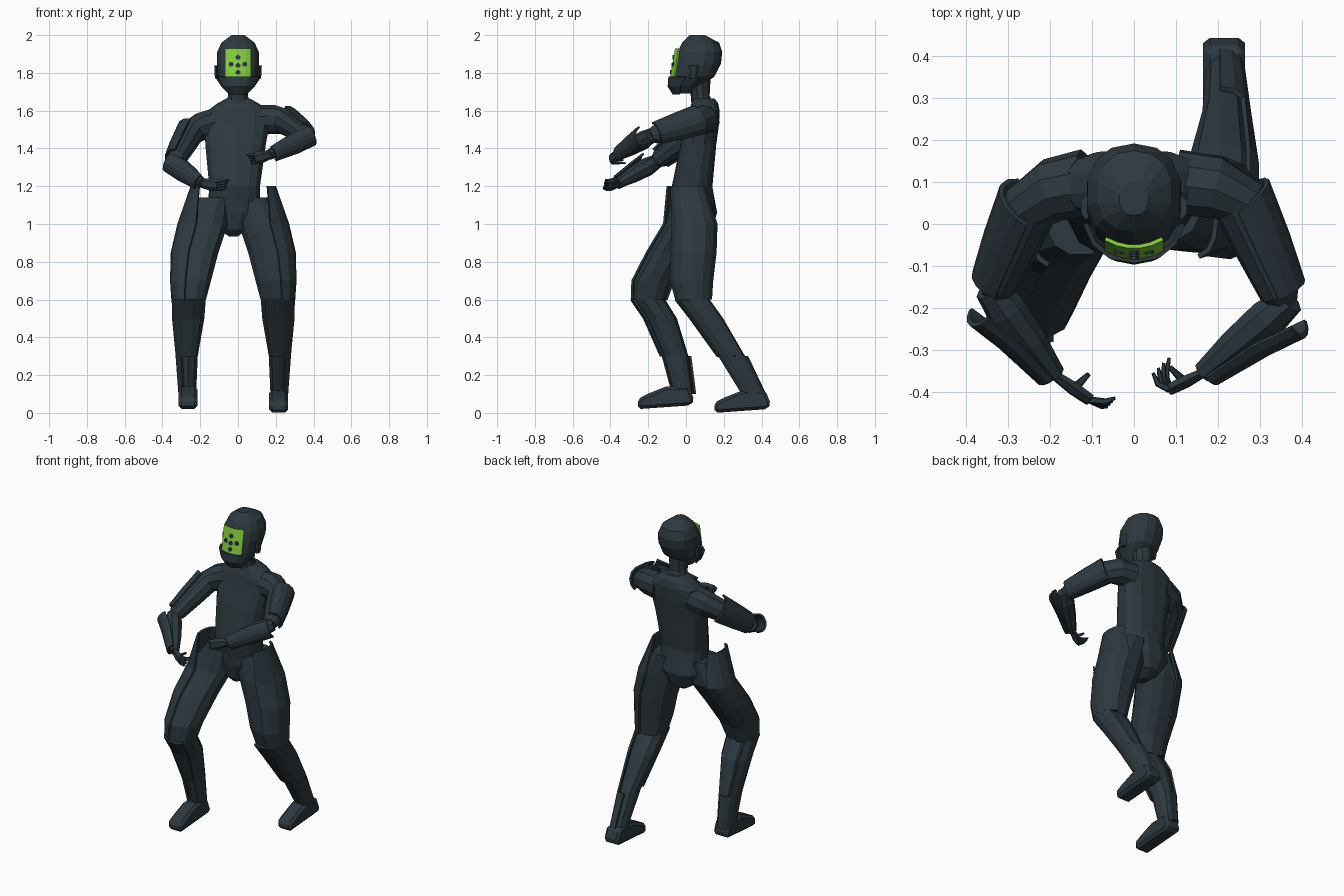
import bpy, bmesh
from math import cos, sin, radians, pi, copysign
from mathutils import Vector as V

if "Cube" in bpy.data.objects:
    bpy.data.objects.remove(bpy.data.objects["Cube"])


def mat(name, rgb):
    m = bpy.data.materials.new(name)
    m.diffuse_color = (*rgb, 1)
    m.use_nodes = True
    m.node_tree.nodes["Principled BSDF"].inputs["Base Color"].default_value = m.diffuse_color
    return m


SUIT = mat("slate suit", (0.027, 0.040, 0.050))
GREEN = mat("green visor", (0.24, 0.62, 0.06))


def finish(name, bm, m=SUIT):
    bmesh.ops.recalc_face_normals(bm, faces=bm.faces)
    me = bpy.data.meshes.new(name)
    bm.to_mesh(me)
    bm.free()
    me.materials.append(m)
    ob = bpy.data.objects.new(name, me)
    bpy.context.collection.objects.link(ob)
    return ob


def loft(name, rings, n=10, p=1.0, arc=None):
    """Skin rings (centre, u, v); with an arc in degrees it makes an open plate."""
    bm = bmesh.new()
    if arc:
        angs = [radians(arc[0] + (arc[1] - arc[0]) * i / 6) for i in range(7)]
    else:
        angs = [2 * pi * (i + 0.5) / n for i in range(n)]
    f = lambda t: copysign(abs(t) ** p, t)
    rows = [[bm.verts.new(c + u * f(cos(a)) + v * f(sin(a))) for a in angs] for c, u, v in rings]
    k = len(angs)
    for r, s in zip(rows, rows[1:]):
        for i in range(k - 1 if arc else k):
            j = (i + 1) % k
            bm.faces.new((r[i], r[j], s[j], s[i]))
    if not arc:
        bm.faces.new(rows[0])
        bm.faces.new(rows[-1])
    ob = finish(name, bm)
    if arc:
        mod = ob.modifiers.new("thickness", "SOLIDIFY")
        mod.thickness = 0.012
        mod.offset = 0
    return ob


def level(rows, side=1, grow=0.0):
    """Horizontal rings from rows of (z, centre x, half width, front y, back y)."""
    return [(V((x, (f + b) / 2, z)), V((side * (w + grow), 0, 0)), V((0, (b - f) / 2 + grow, 0)))
            for z, x, w, f, b in rows]


def along(pts, radii, out, squash=1.0, grow=0.0):
    """Rings square to a path of points; u looks towards out."""
    res = []
    for i, r in enumerate(radii):
        t = (pts[min(i + 1, len(pts) - 1)] - pts[max(i - 1, 0)]).normalized()
        u = V(out)
        u = (u - t * u.dot(t)).normalized()
        res.append((pts[i], u * (r * squash + grow), t.cross(u) * (r + grow)))
    return res


# Helmet, jaw guard and ear caps
head = level([(1.69, 0, .04, -.06, .03), (1.73, 0, .075, -.08, .08), (1.78, 0, .105, -.072, .15),
              (1.85, 0, .115, -.062, .185), (1.91, 0, .113, -.045, .192), (1.96, 0, .09, -.02, .175),
              (2.0, 0, .035, .02, .10)])
loft("helmet", head, n=14, p=0.88)
loft("jaw_guard", [(c, u * 1.14, v * 1.14) for c, u, v in head[:3]], p=0.88, arc=(-165, -15))
for s in (-1, 1):
    loft("ear_cap", level([(1.77, s * .112, .012, .02, .06), (1.84, s * .114, .014, .01, .07)]), n=6)


# Visor plate with dark spots
def visor_y(x, z):
    return -0.084 + (z - 1.78) * 0.17 + 4 * x * x


bm = bmesh.new()
grid = [[bm.verts.new((.028 * i - .07, visor_y(.028 * i - .07, z), z)) for i in range(6)]
        for z in (1.765, 1.82, 1.88, 1.93)]
for r, s in zip(grid, grid[1:]):
    for i in range(5):
        bm.faces.new((r[i], r[i + 1], s[i + 1], s[i]))
visor = finish("visor", bm, GREEN)
visor.modifiers.new("thickness", "SOLIDIFY").thickness = 0.009
for x, z in ((0, 1.882), (-.036, 1.846), (.036, 1.846), (0, 1.84), (0, 1.803)):
    y = visor_y(x, z)
    loft("visor_spot", [(V((x, y - d, z)), V((.013, 0, 0)), V((0, 0, .013))) for d in (-.004, .004)], n=8)

# Neck, torso, pelvis
loft("neck", level([(1.62, 0, .07, .03, .15), (1.68, 0, .055, .025, .125), (1.77, 0, .06, .01, .13)]))
loft("torso", level([(1.12, -.02, .14, -.06, .145), (1.2, -.018, .137, -.075, .14), (1.42, -.013, .163, -.03, .16),
                     (1.53, -.005, .175, 0, .175), (1.6, 0, .163, .015, .178), (1.64, 0, .11, .03, .17),
                     (1.665, 0, .06, .035, .15)]), n=14, p=0.75)
loft("pelvis", level([(.935, -.025, .025, 0, .08), (.97, -.025, .075, -.035, .14), (1.06, -.025, .145, -.055, .168),
                      (1.21, -.018, .132, -.065, .14)]), n=12, p=0.85)

# Legs share sections (z, centre x, half width, half depth) and differ in their y path
section = [(1.2, .16, .05, .08), (1.14, .103, .083, .095), (1.0, .152, .128, .11), (.85, .195, .12, .11),
           (.7, .217, .102, .102), (.6, .227, .085, .085), (.5, .23, .08, .082), (.3, .238, .052, .068),
           (.1, .235, .04, .053)]
foot_profile = [(0, 0), (0, .055), (.05, .08), (.15, .12), (.27, .12), (.3, .045), (.28, .02)]
for name, s, ys, toe, floor in (
        ("left", 1, (.01, .055, .045, .04, .03, .04, .115, .245, .355), .15, 0),
        ("right", -1, (-.01, .02, 0, -.09, -.175, -.195, -.13, -.055, -.015), -.255, .02)):
    rows = [(z, s * x - .025, w, y - d, y + d) for (z, x, w, d), y in zip(section, ys)]
    loft(name + "_thigh", level(rows[1:6]), n=12, p=0.85)
    loft(name + "_shin", level(rows[5:]), n=10, p=0.85)
    loft(name + "_thigh_plate", level(rows[:1] + rows[2:6], s, 0.01), p=0.85, arc=(-75, 75))
    loft(name + "_shin_plate", level(rows[5:8], s, 0.01), p=0.85, arc=(-125, 45))
    loft(name + "_ankle_plate", level(rows[7:], s, 0.01), p=0.85, arc=(-60, 95))
    # Foot: side profile extruded across x
    bm = bmesh.new()
    a, b = [[bm.verts.new((s * x - .025, toe + y, floor + z)) for y, z in foot_profile] for x in (.19, .29)]
    bm.faces.new(a)
    bm.faces.new(b)
    for i in range(len(a)):
        j = (i + 1) % len(a)
        bm.faces.new((a[i], a[j], b[j], b[i]))
    bev = finish(name + "_foot", bm).modifiers.new("bevel", "BEVEL")
    bev.width = 0.016
    bev.segments = 1

# Arms: chest, shoulder, elbow, wrist, palm end and fingertip
for name, s, joints, step in (
        ("left", 1, ((.10, .10, 1.55), (.25, .055, 1.54), (.36, -.19, 1.465), (.165, -.355, 1.365),
                     (.085, -.395, 1.345), (.045, -.355, 1.365)), (.013, .012, -.014)),
        ("right", -1, ((-.11, .10, 1.54), (-.245, .045, 1.485), (-.335, -.165, 1.325), (-.19, -.36, 1.215),
                       (-.105, -.42, 1.205), (-.045, -.415, 1.235)), (-.006, -.007, -.014))):
    chest, shoulder, elbow, wrist, palm, tip = map(V, joints)
    out_up, out_fore = V((s * .85, .3, .4)), V((s * .65, -.75, .1))
    upper = [chest, chest.lerp(shoulder, .6) + V((0, .015, .01)), shoulder, shoulder.lerp(elbow, .45),
             shoulder.lerp(elbow, .88), elbow]
    rings = along(upper, (.08, .077, .068, .06, .05, .032), out_up)
    loft(name + "_upper_arm", rings)
    loft(name + "_upper_arm_plate", [(c, u * 1.22, v * 1.22) for c, u, v in rings[2:5]], arc=(-75, 75))
    fore = [elbow.lerp(wrist, t) for t in (-.06, .2, .6, 1)]
    loft(name + "_forearm", along(fore, (.038, .049, .042, .027), out_fore), n=8)
    plate = [elbow.lerp(wrist, t) + out_fore * k for t, k in ((.02, .052), (.4, .025), (.95, .01))]
    loft(name + "_forearm_plate", along(plate, (.042, .045, .03), out_fore, .7, .008), arc=(-80, 80))
    # Hand: palm, four fingers and a thumb
    mid = wrist.lerp(palm, 0.55)
    loft(name + "_palm", along([wrist, mid, palm], (.024, .034, .03), out_fore, .5), n=6)
    for i in range(4):
        root = palm + V((0, 0, .021 - .014 * i))
        end = tip + V(step) * i
        knuckle = root.lerp(end, 0.5) + V((-s * .008, -.006, 0))
        loft(name + "_finger", along([root, knuckle, end], (.009, .008, .004), (0, 0, 1)), n=5)
    thumb = mid + V((-s * .035, .035, .02))
    loft(name + "_thumb", along([mid, thumb], (.012, .006), (0, 0, 1)), n=5)
